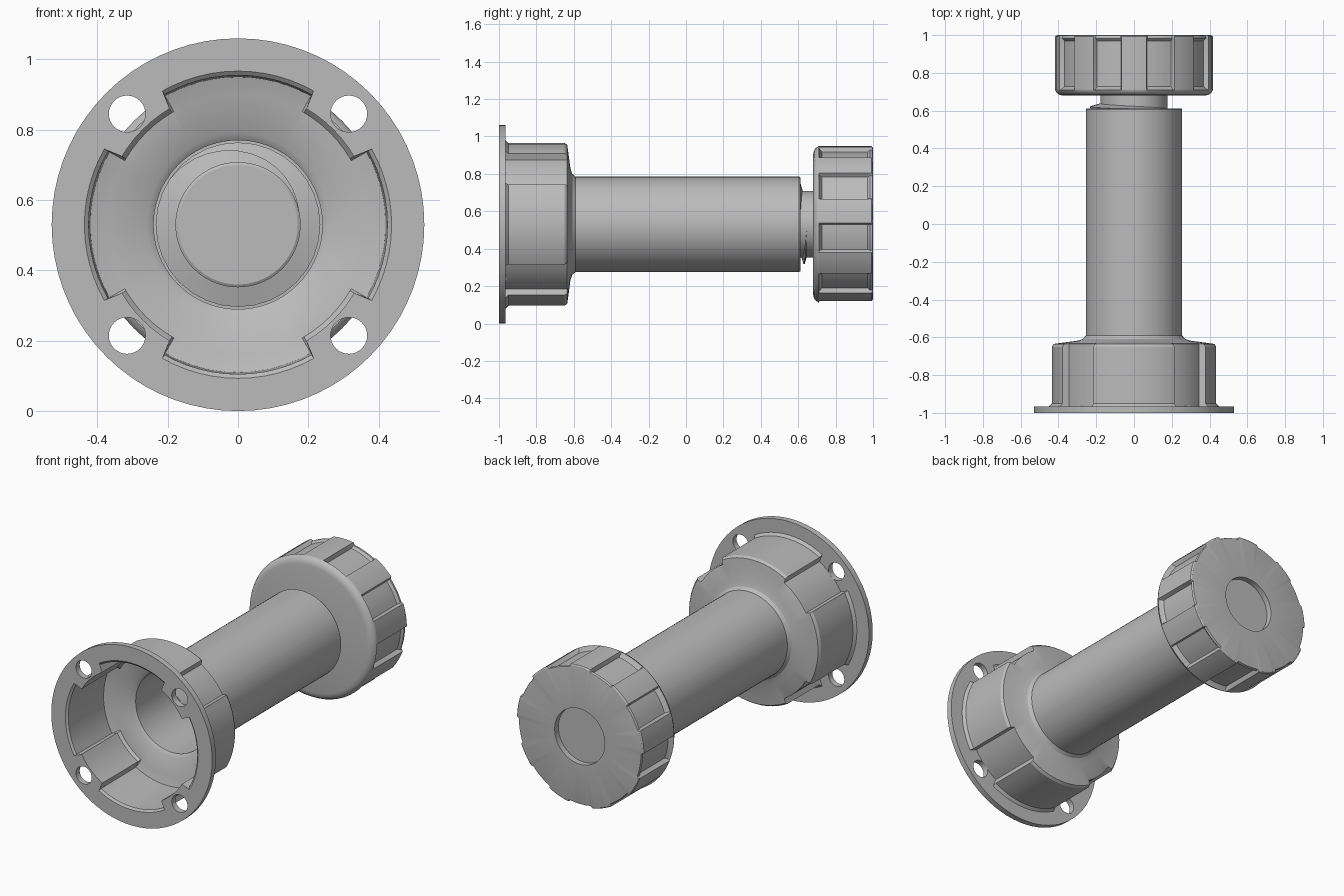
import bpy, bmesh, math

CZ = 0.53      # height of the long axis
FREE = 9.0     # no notch limit on this ring

if "Cube" in bpy.data.objects:
    bpy.data.objects.remove(bpy.data.objects["Cube"], do_unlink=True)

grey = bpy.data.materials.new("light grey plastic")
grey.use_nodes = True
colour = (0.5, 0.5, 0.5, 1)
grey.diffuse_color = colour
grey.node_tree.nodes["Principled BSDF"].inputs["Base Color"].default_value = colour


def polar(y, r, deg):
    a = math.radians(deg)
    return (r * math.cos(a), y, CZ + r * math.sin(a))


def finish(bm, name):
    bmesh.ops.remove_doubles(bm, verts=bm.verts, dist=0.0002)
    bmesh.ops.recalc_face_normals(bm, faces=bm.faces)
    mesh = bpy.data.meshes.new(name)
    bm.to_mesh(mesh)
    bm.free()
    obj = bpy.data.objects.new(name, mesh)
    bpy.context.collection.objects.link(obj)
    mesh.materials.append(grey)
    return obj


def smooth(obj):
    bpy.ops.object.select_all(action='DESELECT')
    obj.select_set(True)
    bpy.context.view_layer.objects.active = obj
    bpy.ops.object.shade_smooth_by_angle(angle=math.radians(30))


def lathe(name, rows, centres=(), half=0, closed=False):
    """Turn (y, radius, notch radius) rows about the long axis."""
    edges = [(c + s * half) % 360 for c in centres for s in (-1, 1)]
    angles = [a for a in range(0, 360, 5) if all(abs((a - e + 180) % 360 - 180) > 1 for e in edges)]
    angles += [(e + d) % 360 for e in edges for d in (-0.5, 0.5)]
    angles.sort()
    bm = bmesh.new()
    rings = []
    for y, r, notch in rows:
        ring = []
        for a in angles:
            inside = any(abs((a - c + 180) % 360 - 180) < half for c in centres)
            ring.append(bm.verts.new(polar(y, min(r, notch) if inside else r, a)))
        rings.append(ring)
    pairs = list(zip(rings, rings[1:]))
    if closed:
        pairs.append((rings[-1], rings[0]))
    n = len(angles)
    for p, q in pairs:
        for i in range(n):
            j = (i + 1) % n
            bm.faces.new((p[i], p[j], q[j], q[i]))
    return finish(bm, name)


# Flange, notched cup and hollow tube in one moulding
diagonals = (45, 135, 225, 315)
OUT, INN = 0.40, 0.383
body = lathe("flanged_tube", [
    (-1.0, 0.53, FREE), (-0.965, 0.53, FREE), (-0.965, 0.45, OUT),
    (-0.95, 0.435, OUT), (-0.65, 0.435, OUT), (-0.635, 0.425, OUT),
    (-0.63, 0.39, FREE), (-0.618, 0.30, FREE), (-0.608, 0.27, FREE),
    (-0.59, 0.255, FREE), (0.605, 0.255, FREE), (0.612, 0.25, FREE),
    (0.612, 0.24, FREE), (-0.62, 0.24, FREE), (-0.635, 0.26, FREE),
    (-0.65, 0.37, FREE), (-0.665, 0.42, INN), (-0.99, 0.425, INN),
    (-1.0, 0.437, INN)], diagonals, 15, closed=True)

# Screw holes through the flange
for a in diagonals:
    x, _, z = polar(0, 0.446, a)
    bpy.ops.mesh.primitive_cylinder_add(vertices=32, radius=0.052, depth=0.1,
                                        location=(x, -1.01, z), rotation=(math.pi / 2, 0, 0))
    cutter = bpy.context.object
    cutter.name = "hole_cutter"
    cutter.hide_render = True
    mod = body.modifiers.new("hole", 'BOOLEAN')
    mod.operation = 'DIFFERENCE'
    mod.solver = 'EXACT'
    mod.object = cutter
    bpy.context.view_layer.objects.active = body
    bpy.ops.object.modifier_apply(modifier=mod.name)
    bpy.data.objects.remove(cutter, do_unlink=True)
smooth(body)

# Grip knob with nine recesses and a round dimple in the back
smooth(lathe("knob", [
    (0.68, 0, FREE), (0.68, 0.375, FREE), (0.684, 0.395, FREE),
    (0.695, 0.41, FREE), (0.71, 0.418, FREE), (0.712, 0.418, 0.412),
    (0.727, 0.418, 0.392), (0.97, 0.418, 0.392), (0.983, 0.418, 0.405),
    (0.992, 0.418, 0.405), (0.998, 0.412, 0.402), (1.0, 0.402, 0.395),
    (1.0, 0.165, FREE), (0.965, 0.165, FREE), (0.965, 0, FREE)],
    [30 + 40 * k for k in range(9)], 10.5))

# Screw core
smooth(lathe("screw_core", [(0.4, 0, FREE), (0.4, 0.17, FREE), (0.405, 0.178, FREE),
                            (0.685, 0.178, FREE), (0.685, 0, FREE)]))

# Spiral thread, tapering away at both ends
bm = bmesh.new()
steps, turns, pitch = 128, 4, 0.058
previous = None
for i in range(steps + 1):
    t = i / steps
    fade = max(0.1, min(1, 10 * t, 10 * (1 - t)))
    y, a = 0.415 + pitch * turns * t, 360 * turns * t
    section = [bm.verts.new(polar(y + dy * fade, 0.172 + h * fade, a))
               for dy, h in ((-0.022, 0), (-0.004, 0.062), (0.004, 0.062), (0.022, 0))]
    if previous:
        for k in range(4):
            m = (k + 1) % 4
            bm.faces.new((previous[k], previous[m], section[m], section[k]))
    else:
        bm.faces.new(section)
    previous = section
bm.faces.new(previous)
smooth(finish(bm, "screw_thread"))
